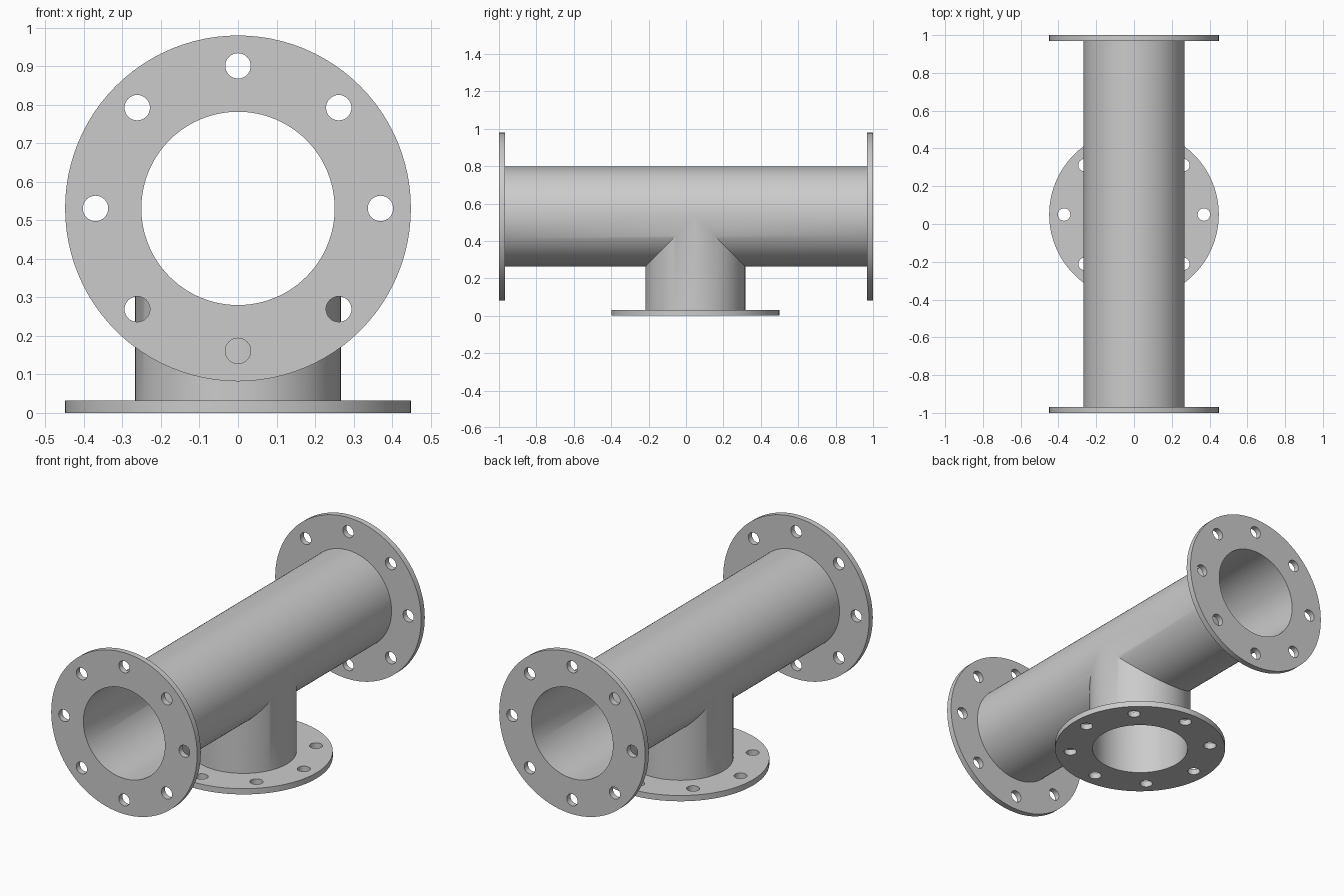
import bpy, bmesh
from math import pi, sin, cos

if "Cube" in bpy.data.objects:
    bpy.data.objects.remove(bpy.data.objects["Cube"])

N = 96
R_OUT, R_IN = 0.267, 0.251        # pipe radii
R_FL, T = 0.449, 0.032            # flange radius and thickness
R_BOLT, R_HOLE = 0.37, 0.033      # bolt circle and bolt holes
ZC, YC = 0.531, 0.05              # main axis height, branch position


def smooth(ob):
    bpy.ops.object.select_all(action='DESELECT')
    ob.select_set(True)
    bpy.context.view_layer.objects.active = ob
    if ob.type == 'CURVE':
        bpy.ops.object.convert(target='MESH')
        ob = bpy.context.view_layer.objects.active
    bpy.ops.object.shade_smooth_by_angle(angle=pi / 6)


def tee_shell(bm, r, inward):
    """Equal-bore tee surface, mitred where the branch meets the main pipe."""
    end = 1 - T
    for i in range(N):
        (x0, s0), (x1, s1) = [(r * cos(2 * pi * k / N), r * sin(2 * pi * k / N))
                              for k in (i, i + 1)]
        d0, d1 = max(0, -s0), max(0, -s1)
        z0, z1 = ZC + s0, ZC + s1
        quads = [
            [(x0, -end, z0), (x0, YC - d0, z0), (x1, YC - d1, z1), (x1, -end, z1)],
            [(x0, YC + d0, z0), (x0, end, z0), (x1, end, z1), (x1, YC + d1, z1)],
            [(x0, YC + s0, T), (x1, YC + s1, T),
             (x1, YC + s1, ZC - abs(s1)), (x0, YC + s0, ZC - abs(s0))],
        ]
        for q in quads:
            bm.faces.new([bm.verts.new(p) for p in (q[::-1] if inward else q)])


# Tee pipe: outer skin and bore
bm = bmesh.new()
tee_shell(bm, R_OUT, False)
tee_shell(bm, R_IN, True)
bmesh.ops.remove_doubles(bm, verts=bm.verts, dist=1e-5)
me = bpy.data.meshes.new("tee_pipe")
bm.to_mesh(me)
bm.free()
pipe = bpy.data.objects.new("tee_pipe", me)
bpy.context.collection.objects.link(pipe)
smooth(pipe)


# Flanges: filled 2D outlines with bore and bolt holes, extruded
def flange(name, loc, rot):
    cu = bpy.data.curves.new(name, 'CURVE')
    cu.dimensions = '2D'
    cu.fill_mode = 'BOTH'
    cu.extrude = T / 2
    circles = [(0, 0, R_FL, N), (0, 0, R_IN, N)]
    circles += [(R_BOLT * cos(k * pi / 4), R_BOLT * sin(k * pi / 4), R_HOLE, 32)
                for k in range(8)]
    for cx, cy, r, n in circles:
        sp = cu.splines.new('POLY')
        sp.points.add(n - 1)
        for k, p in enumerate(sp.points):
            a = 2 * pi * k / n
            p.co = (cx + r * cos(a), cy + r * sin(a), 0, 1)
        sp.use_cyclic_u = True
    ob = bpy.data.objects.new(name, cu)
    ob.location, ob.rotation_euler = loc, rot
    bpy.context.collection.objects.link(ob)
    smooth(ob)


flange("front_flange", (0, -1 + T / 2, ZC), (pi / 2, 0, 0))
flange("back_flange", (0, 1 - T / 2, ZC), (pi / 2, 0, 0))
flange("base_flange", (0, YC, T / 2), (0, 0, 0))
